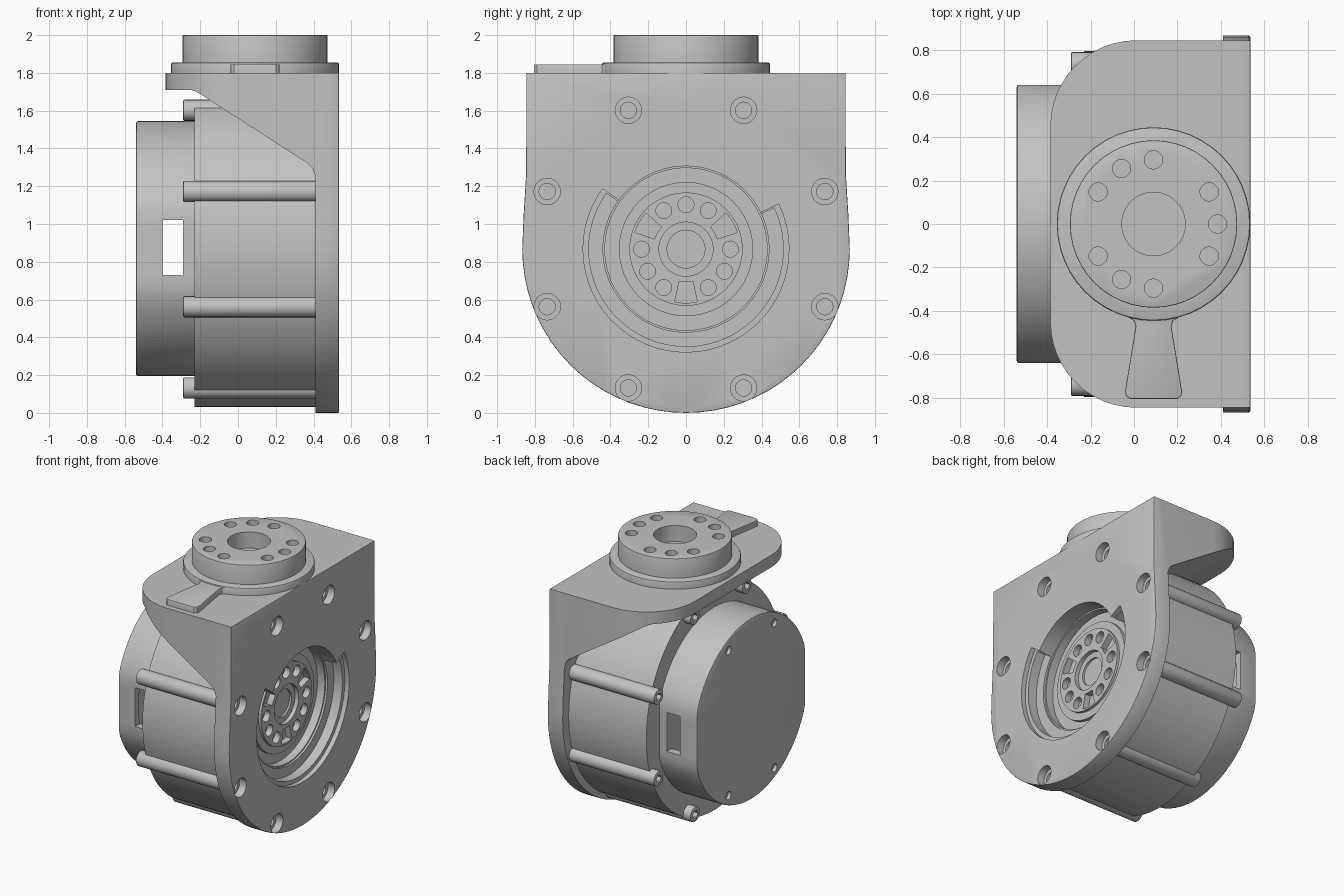
import bpy, bmesh
from math import sin, cos, radians
from mathutils import Vector

if "Cube" in bpy.data.objects:
    bpy.data.objects.remove(bpy.data.objects["Cube"])

grey = bpy.data.materials.new("machined_grey")
grey.use_nodes = True
colour = (0.54, 0.54, 0.54, 1)
grey.diffuse_color = colour
grey.node_tree.nodes["Principled BSDF"].inputs["Base Color"].default_value = colour

AXIS_Z = 0.867                      # height of the motor axis
TOP_X = 0.09                        # x of the vertical output axis


def arc(u, v, r, start=0, end=360, n=48):
    """Points on an arc; a full circle leaves out the repeated end point."""
    last = n if end - start == 360 else n + 1
    angles = [radians(start + (end - start) * i / n) for i in range(last)]
    return [(u + r * cos(a), v + r * sin(a)) for a in angles]


def around(u, v, r, angles):
    return [(u + r * cos(radians(a)), v + r * sin(radians(a))) for a in angles]


def circles(centres, r, n=20):
    return [arc(u, v, r, n=n) for u, v in centres]


def sector(r_in, r_out, start, end, n):
    return arc(0, AXIS_Z, r_out, start, end, n) + arc(0, AXIS_Z, r_in, start, end, n)[::-1]


def prism(name, loops, axis, lo, hi, bevel=0):
    """Extrude closed outlines along an axis from lo to hi."""
    place = {"x": lambda u, v: (lo, u, v), "y": lambda u, v: (u, lo, v),
             "z": lambda u, v: (u, v, lo)}[axis]
    step = Vector([(hi - lo) * (axis == k) for k in "xyz"])
    bm = bmesh.new()
    far_edges = []
    for loop in loops:
        face = bm.faces.new([bm.verts.new(place(u, v)) for u, v in loop])
        grown = bmesh.ops.extrude_face_region(bm, geom=[face], use_keep_orig=True)["geom"]
        bmesh.ops.translate(bm, vec=step, verts=[g for g in grown if isinstance(g, bmesh.types.BMVert)])
        far_edges += [e for g in grown if isinstance(g, bmesh.types.BMFace) for e in g.edges]
    if bevel:
        bmesh.ops.bevel(bm, geom=far_edges, offset=bevel, segments=2, profile=0.5, affect="EDGES")
    bmesh.ops.recalc_face_normals(bm, faces=bm.faces)
    mesh = bpy.data.meshes.new(name)
    bm.to_mesh(mesh)
    bm.free()
    mesh.materials.append(grey)
    obj = bpy.data.objects.new(name, mesh)
    bpy.context.collection.objects.link(obj)
    return obj


def combine(target, operation, *tools):
    """Apply boolean tools to the target, then discard them."""
    bpy.context.view_layer.objects.active = target
    for tool in tools:
        mod = target.modifiers.new("boolean", "BOOLEAN")
        mod.operation, mod.solver, mod.object = operation, "EXACT", tool
        bpy.ops.object.modifier_apply(modifier=mod.name)
        bpy.data.objects.remove(tool)


bolts = [(y * s, AXIS_Z + z * t) for y, z in ((0.305, 0.735), (0.735, 0.305))
         for s in (-1, 1) for t in (-1, 1)]

# Bracket: mounting plate joined to a wedge that carries the top shelf
plate_outline = arc(0, AXIS_Z, AXIS_Z, 180, 360, 36) + [
    (0.86, 1.04), (0.846, 1.27), (0.845, 1.8), (-0.845, 1.8), (-0.846, 1.27), (-0.86, 1.04)]
bracket = prism("bracket", [plate_outline], "x", 0.41, 0.535, 0.006)
wedge_side = [(-0.385, 1.8), (-0.385, 1.71), (-0.25, 1.71), (-0.22, 1.7), (-0.19, 1.682),
              (0.37, 1.32), (0.395, 1.295), (0.41, 1.25), (0.47, 1.25), (0.47, 1.8)]
wedge = prism("wedge", [wedge_side], "y", -1, 1)
shelf_plan = (arc(0.01, 0.45, 0.395, 90, 180, 12) + arc(0.01, -0.45, 0.395, 180, 270, 12)
              + [(0.6, -0.845), (0.6, 0.845)])
combine(wedge, "INTERSECT", prism("shelf_plan", [shelf_plan], "z", 1, 2))
combine(bracket, "UNION", wedge)
combine(bracket, "DIFFERENCE",
        prism("opening", [arc(0, AXIS_Z, 0.44)], "x", 0.3, 0.6),
        prism("channel", [sector(0.3, 0.515, 145, 385, 40)], "x", 0.43, 0.6),
        prism("channel_rim", [sector(0.3, 0.545, 144, 386, 40)], "x", 0.5, 0.6),
        prism("counterbores", circles(bolts, 0.07), "x", 0.48, 0.6),
        prism("bolt_holes", circles(bolts, 0.043), "x", 0.43, 0.5))

# Motor housing, slightly narrower than tall, cut flat under the shelf
housing_outline = [(y * 0.952, min(z, 1.66)) for y, z in arc(0, AXIS_Z, 0.837, n=64)]
housing = prism("housing", [housing_outline], "x", -0.23, 0.415)
combine(housing, "DIFFERENCE", prism("recess", [arc(0, AXIS_Z, 0.43)], "x", 0.355, 0.6))

# Long screws lying in ribs along the housing
screws = prism("housing_screws", circles(bolts, 0.056), "x", 0.42, -0.29, 0.006)
combine(screws, "DIFFERENCE", prism("sockets", circles(bolts, 0.03, 6), "x", -0.25, -0.32))

# Output hub inside the opening
hub = prism("output_hub", [arc(0, AXIS_Z, 0.355)], "x", 0.3, 0.38)
combine(hub, "UNION", prism("hub_face", [arc(0, AXIS_Z, 0.3)], "x", 0.34, 0.4))
pockets = [sector(0.175, 0.285, a - 12, a + 12, 6) for a in (30, 150, 270)]
hub_holes = around(0, AXIS_Z, 0.235, (0, 60, 90, 120, 180, 210, 240, 300, 330))
combine(hub, "DIFFERENCE",
        prism("pockets", pockets, "x", 0.35, 0.5),
        prism("hub_holes", circles(hub_holes, 0.042), "x", 0.335, 0.5),
        prism("bore_step", [arc(0, AXIS_Z, 0.143)], "x", 0.37, 0.5),
        prism("bore", [arc(0, AXIS_Z, 0.1)], "x", 0.34, 0.5),
        prism("bore_centre", [arc(0, AXIS_Z, 0.04, n=24)], "x", 0.31, 0.5))

# Rear cover: hollow, with a flat and a window on each side
cover_outline = [(max(-0.64, min(0.64, y)), z) for y, z in arc(0, AXIS_Z + 0.003, 0.675, n=64)]
cover = prism("rear_cover", [cover_outline], "x", -0.225, -0.54, 0.01)
cover_holes = [(y, AXIS_Z + z) for y in (-0.27, 0.27) for z in (-0.54, 0.54)]
window = [(-0.4, 0.73), (-0.29, 0.73), (-0.29, 1.02), (-0.4, 1.02)]
combine(cover, "DIFFERENCE",
        prism("cavity", [arc(0, AXIS_Z, 0.6)], "x", -0.5, -0.29),
        prism("window", [window], "y", -1, 1),
        prism("cover_holes", circles(cover_holes, 0.03, 16), "x", -0.515, -0.6))

# Top output flange with its hole circle
flange_base = prism("flange_base", [arc(TOP_X, 0, 0.445)], "z", 1.79, 1.855, 0.01)
flange = prism("output_flange", [arc(TOP_X, 0, 0.385)], "z", 1.84, 2.0, 0.006)
combine(flange_base, "DIFFERENCE", prism("clearance", [arc(TOP_X, 0, 0.36)], "z", 1.845, 1.9))
flange_holes = around(TOP_X, 0, 0.295, (0, 30, 90, 120, 150, 210, 240, 270, 330))
combine(flange, "DIFFERENCE",
        prism("flange_bore", [arc(TOP_X, 0, 0.146)], "z", 1.88, 2.1),
        prism("flange_holes", circles(flange_holes, 0.042), "z", 1.9, 2.1))

# Keystone-shaped tab flaring into the flange
half_tab = [(0.16, -0.41), (0.115, -0.43), (0.09, -0.445), (0.082, -0.47),
            (0.131, -0.77), (0.127, -0.79), (0.11, -0.805)]
tab_outline = [(TOP_X + u, v) for u, v in half_tab] + [(TOP_X - u, v) for u, v in half_tab[::-1]]
prism("index_tab", [tab_outline], "z", 1.79, 1.845, 0.006)

# Smooth the round walls and keep the machined edges crisp
for obj in bpy.context.collection.objects:
    if obj.type == "MESH" and grey.name in obj.data.materials:
        bpy.ops.object.select_all(action="DESELECT")
        obj.select_set(True)
        bpy.context.view_layer.objects.active = obj
        bpy.ops.object.shade_smooth_by_angle(angle=radians(30))
